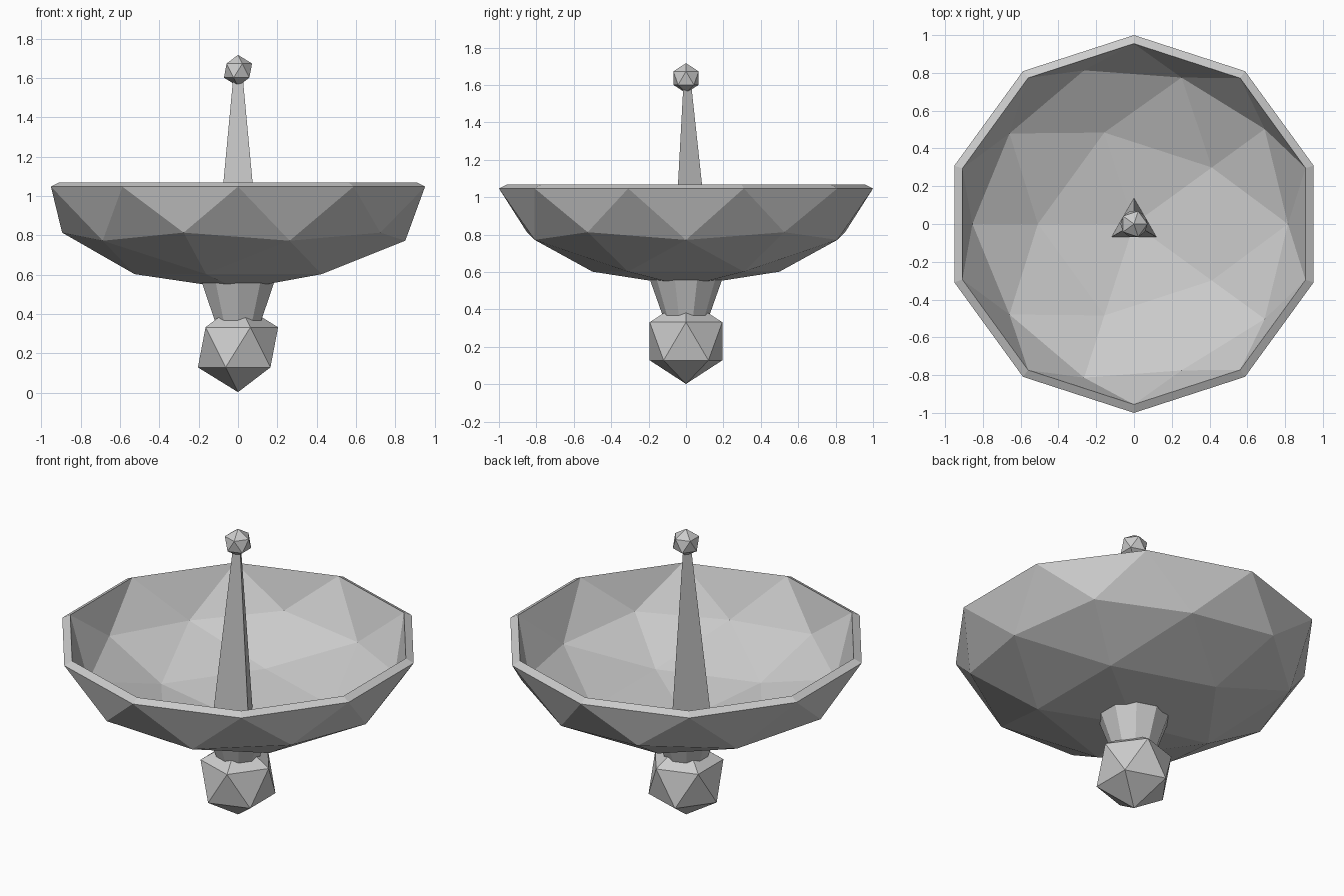
import bpy, bmesh
from math import radians
from mathutils import Matrix

if "Cube" in bpy.data.objects:
    bpy.data.objects.remove(bpy.data.objects["Cube"])


def add_object(name, bm):
    mesh = bpy.data.meshes.new(name)
    bm.to_mesh(mesh)
    bm.free()
    obj = bpy.data.objects.new(name, mesh)
    bpy.context.collection.objects.link(obj)
    return obj


def ball(name, radius, z):
    bm = bmesh.new()
    bmesh.ops.create_icosphere(bm, subdivisions=1, radius=radius,
                               matrix=Matrix.Translation((0, 0, z)))
    return add_object(name, bm)


def taper(name, sides, r_low, r_high, z_low, z_high):
    # tapered prism with one corner pointing to +y
    bm = bmesh.new()
    bmesh.ops.create_cone(bm, cap_ends=True, segments=sides, radius1=r_low,
                          radius2=r_high, depth=z_high - z_low)
    far = max(bm.verts, key=lambda v: v.co.y)
    if abs(far.co.x) > 1e-4:
        bmesh.ops.rotate(bm, verts=bm.verts, matrix=Matrix.Rotation(radians(90), 3, 'Z'))
    bmesh.ops.translate(bm, verts=bm.verts, vec=(0, 0, (z_low + z_high) / 2))
    return add_object(name, bm)


# Bowl: flattened lower half of a faceted sphere, given a wall thickness
RIM_Z, DEPTH, WALL = 1.047, 0.523, 0.05
bm = bmesh.new()
bmesh.ops.create_icosphere(bm, subdivisions=2, radius=1)
bmesh.ops.delete(bm, geom=[v for v in bm.verts if v.co.z > 0.01], context='VERTS')
bmesh.ops.scale(bm, verts=bm.verts, vec=(1, 1, DEPTH))
bmesh.ops.translate(bm, verts=bm.verts, vec=(0, 0, RIM_Z))
bowl = add_object("bowl", bm)
wall = bowl.modifiers.new("wall", 'SOLIDIFY')
wall.thickness = WALL
wall.offset = -1

# Foot ball and stem below the bowl
ball("foot_ball", 0.228, 0.23)
taper("stem", 10, 0.115, 0.195, 0.34, 0.565)

# Three-sided spike with a small ball on top
taper("spike", 3, 0.14, 0.026, 0.565, 1.62)
ball("spike_ball", 0.08, 1.637)
